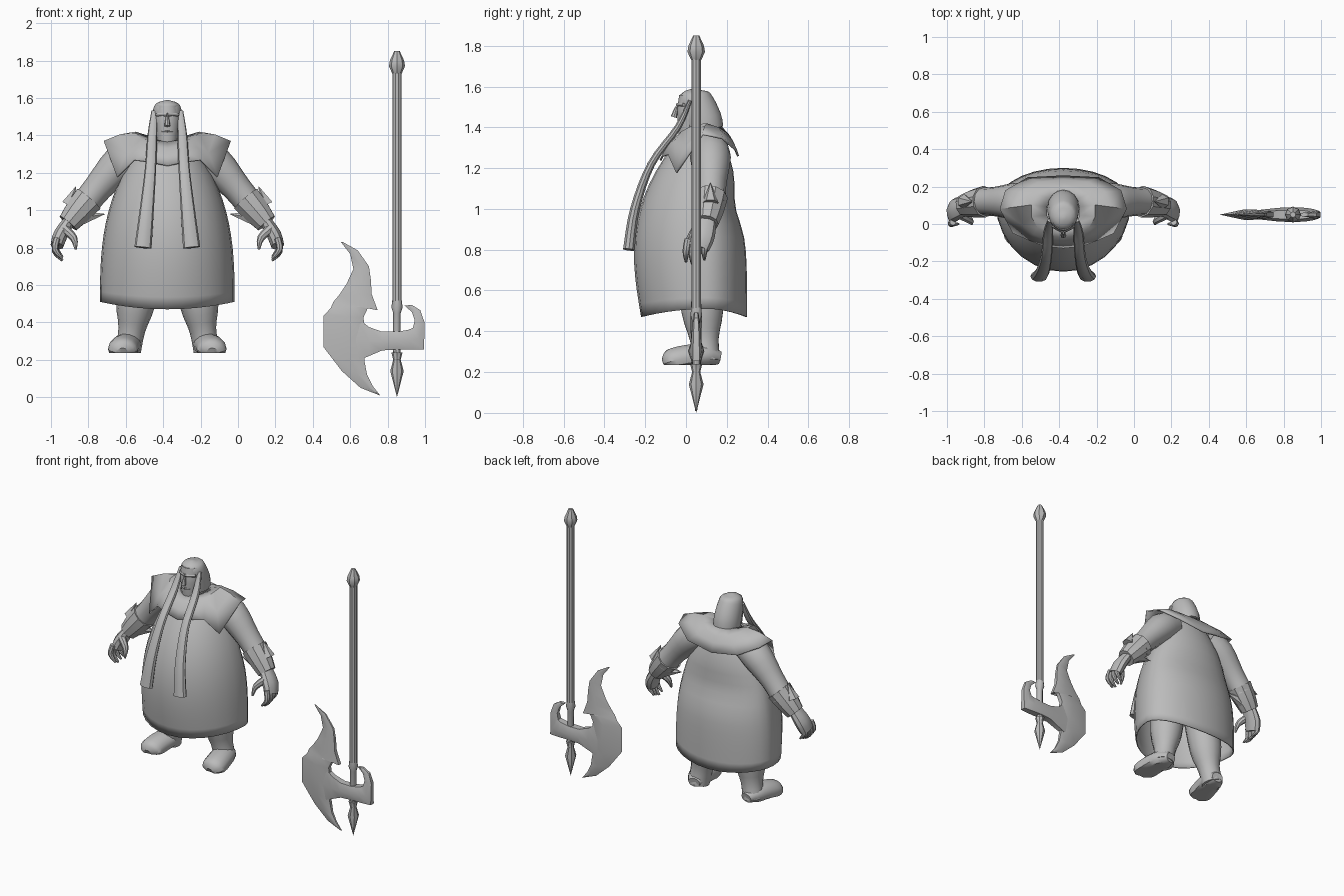
import bpy, bmesh, math
from math import sin, cos, pi
from mathutils import Vector

if "Cube" in bpy.data.objects:
    bpy.data.objects.remove(bpy.data.objects["Cube"])

GREY = (.5, .5, .5, 1)
grey = bpy.data.materials.new("plain grey")
grey.use_nodes = True
grey.diffuse_color = GREY
grey.node_tree.nodes["Principled BSDF"].inputs["Base Color"].default_value = GREY

FIGURE_X = -.378  # centre line of the figure
WEAPON_X, WEAPON_Y = .85, .05  # axis of the polearm shaft
ACROSS, DEPTH = Vector((1, 0, 0)), Vector((0, 1, 0))


def loft(name, rings, x=FIGURE_X, mirror=False, caps=True, closed=True, shell=0):
    """Skin a list of equal-length point rings into one object."""
    bm = bmesh.new()
    loops = [[bm.verts.new(p) for p in ring] for ring in rings]
    count = len(loops[0])
    for lower, upper in zip(loops, loops[1:]):
        for j in range(count if closed else count - 1):
            k = (j + 1) % count
            bm.faces.new((lower[j], lower[k], upper[k], upper[j]))
    if caps:
        bm.faces.new(loops[0][::-1])
        bm.faces.new(loops[-1])
    bmesh.ops.remove_doubles(bm, verts=bm.verts, dist=.0005)
    bmesh.ops.recalc_face_normals(bm, faces=bm.faces)
    mesh = bpy.data.meshes.new(name)
    bm.to_mesh(mesh)
    bm.free()
    mesh.materials.append(grey)
    part = bpy.data.objects.new(name, mesh)
    part.location.x = x
    bpy.context.collection.objects.link(part)
    if mirror:
        part.modifiers.new("mirror", 'MIRROR')
    if shell:
        part.modifiers.new("shell", 'SOLIDIFY').thickness = shell
    bpy.ops.object.select_all(action='DESELECT')
    part.select_set(True)
    bpy.context.view_layer.objects.active = part
    bpy.ops.object.shade_smooth_by_angle(angle=math.radians(35))


def smooth_rows(rows, steps):
    """Pass a flowing curve through the rows, radius included."""
    rows = [Vector(r) for r in rows]
    padded = [rows[0]] + rows + [rows[-1]]
    result = []
    for a, b, c, d in zip(padded, padded[1:], padded[2:], padded[3:]):
        for s in range(steps):
            t = s / steps
            result.append(b + (c - a) * t / 2 + (a * 2 - b * 5 + c * 4 - d) * t * t / 2
                          + (b * 3 - a - c * 3 + d) * t ** 3 / 2)
    return result + [rows[-1]]


def tube(name, rows, axis=ACROSS, squash=1, sides=12, steps=3, floor=0, **options):
    """Round part through rows of x, y, z and radius; squash scales it across the axis."""
    rows = smooth_rows(rows, steps)
    points = [r.to_3d() for r in rows]
    rings = []
    for i, row in enumerate(rows):
        along = (points[min(i + 1, len(points) - 1)] - points[max(i - 1, 0)]).normalized()
        u = (axis - along * axis.dot(along)).normalized()
        v = along.cross(u) * squash
        ring = []
        for k in range(sides):
            turn = math.tau * k / sides
            p = points[i] + (u * cos(turn) + v * sin(turn)) * max(row[3], 0)
            p.z = max(p.z, floor)
            ring.append(p)
        rings.append(ring)
    loft(name, rings, **options)


# Robe: wide skirt narrowing to the collar, belly in front, pinched at the back
rings = []
LEVELS, SIDES = 14, 28
for level in range(LEVELS + 1):
    t = level / LEVELS
    taper = 1 - .67 * t ** 3
    front = .32 * taper + .05 * sin(pi * t)
    back = .2 * taper - .03 * math.exp(-(8 * (t - .6)) ** 2)
    ring = []
    for k in range(SIDES):
        c, s = cos(math.tau * k / SIDES), sin(math.tau * k / SIDES)
        hem_rise = .04 * c * c * (1 - t) ** 4
        ring.append((.36 * taper * c, .1 + s * (back if s > 0 else front),
                     .47 + .91 * t + hem_rise))
    rings.append(ring)
loft("robe", rings, caps=False, shell=.008)

# Shoulder mantle: half rings run from chest to back
hem = [Vector(p) for p in (
    (0, -.13, 1.24), (.1, -.12, 1.26), (.18, -.09, 1.27), (.27, -.05, 1.18),
    (.34, .08, 1.37), (.31, .18, 1.35), (.19, .25, 1.29), (0, .26, 1.26))]
neck, ridge = [], []
for k in range(len(hem)):
    s, c = sin(pi * k / 7), cos(pi * k / 7)
    neck.append(Vector((.09 * s, .07 - .1 * c, 1.39 - .02 * c)))
    ridge.append(Vector((.175 * s, .07 - .145 * c, 1.345 - .015 * c + .075 * s * s)))
middle = [(a + b) / 2 + Vector((0, 0, .01)) for a, b in zip(ridge, hem)]
loft("shoulder_mantle", [neck, ridge, middle, hem], mirror=True, caps=False,
     closed=False, shell=.01)

# Head, face and hair
tube("head", [(0, .02, 1.34, .05), (0, .02, 1.4, .057), (0, .03, 1.48, .07),
              (0, .03, 1.56, .06)], squash=1.05, sides=16)
tube("hair_cap", [(0, .09, 1.39, .085), (0, .08, 1.44, .086), (0, .05, 1.52, .079),
                  (0, .04, 1.57, .06), (0, .04, 1.59, 0)], squash=1.1, sides=16)
tube("nose", [(0, -.045, 1.5, .008), (0, -.06, 1.45, .016)], sides=8)
tube("brow", [(0, -.04, 1.51, .011), (.06, -.01, 1.51, .009)], axis=DEPTH, sides=6,
     mirror=True)
tube("mouth", [(0, -.04, 1.42, .007), (.03, -.03, 1.42, .004)], axis=DEPTH, sides=6,
     mirror=True)
tube("hair_strand", [(.07, .02, 1.53, .015), (.08, -.04, 1.4, .026), (.09, -.17, 1.22, .03),
                     (.11, -.25, 1, .038), (.13, -.28, .8, .046)],
     squash=.65, sides=10, steps=4, mirror=True)

# Arms and spiked bracers
tube("sleeve", [(.15, .11, 1.31, .09), (.25, .12, 1.25, .1), (.37, .12, 1.12, .078),
                (.45, .12, 1.02, .075)], axis=DEPTH, mirror=True)
tube("bracer", [(.42, .12, 1.06, .085), (.48, .11, .99, .075), (.53, .1, .93, .06)],
     axis=DEPTH, sides=10, mirror=True)
tube("outer_spike", [(.53, .12, 1.03, .04), (.487, .12, 1.13, 0)], axis=DEPTH,
     sides=6, steps=1, mirror=True)
tube("inner_spike", [(.45, .11, .96, .04), (.33, .11, .98, 0)], axis=DEPTH,
     sides=6, steps=1, mirror=True)

# Hands
tube("palm", [(.52, .1, .95, .05), (.57, .08, .87, .062), (.59, .06, .81, .055)],
     axis=DEPTH, squash=.65, sides=10, mirror=True)
for n in range(4):
    y = .01 + .03 * n
    lift = .01 * abs(n - 1)
    tube("finger", [(.59, y, .85, .018), (.6, y - .01, .78 + lift, .017),
                    (.56, y - .01, .73 + lift, .006)], axis=DEPTH, sides=8, mirror=True)
tube("thumb", [(.55, .05, .9, .025), (.5, .02, .85, .02), (.49, 0, .79, .006)],
     axis=DEPTH, sides=8, mirror=True)

# Legs and boots
tube("leg", [(.14, .07, .75, .12), (.17, .08, .5, .105), (.19, .09, .36, .072),
             (.21, .1, .25, .07)], sides=14, mirror=True)
tube("boot", [(.2, .165, .27, .04), (.21, .1, .28, .073), (.23, 0, .27, .08),
              (.24, -.08, .25, .075), (.24, -.11, .24, .03)],
     squash=.8, sides=14, floor=.235, mirror=True)


def turned(name, profile, sides):
    """Straight-sided turned part on the shaft axis, from heights and radii."""
    tube(name, [(0, WEAPON_Y, z, r) for z, r in profile], sides=sides, steps=1, x=WEAPON_X)


# Polearm shaft and end fittings
turned("shaft", [(.2, .02), (.45, .02), (.48, .03), (.52, .025), (1.75, .025)], 10)
turned("top_cap", [(1.73, .025), (1.77, .043), (1.8, .038), (1.85, .015)], 8)
turned("bottom_spike", [(0, 0), (.14, .036), (.2, .02), (.24, .03)], 8)


def plate(name, rows, section, thickness):
    """Flat weapon part: each row joins two outline points with a shaped section."""
    rings = []
    for i, (x1, z1, x2, z2) in enumerate(rows):
        half = thickness(i)
        rings.append([(x1 + (x2 - x1) * f, WEAPON_Y + d * half, z1 + (z2 - z1) * f)
                      for f, d in section])
    loft(name, rings, x=0)


# Axe blade, from the upper tip down: sharp outer edge, thick towards the socket
blade = [(.55, .83, .56, .83), (.6, .765, .64, .785), (.617, .685, .7, .7),
         (.58, .605, .71, .63), (.54, .545, .715, .55), (.51, .51, .747, .465),
         (.495, .475, .7, .49), (.458, .437, .67, .425), (.458, .34, .69, .31),
         (.458, .267, .675, .2), (.555, .14, .69, .12), (.655, .05, .72, .06),
         (.757, .01, .76, .01)]
plate("axe_blade", blade, [(0, 0), (.6, -1), (1, -.5), (1, .5), (.6, 1)],
      lambda i: .028 * sin(pi * (i + .3) / len(blade)))

# Socket around the shaft, ending in an upturned hook
hook = [(.63, .43, .63, .19), (.7, .375, .7, .22), (.77, .35, .77, .25),
        (.85, .35, .85, .255), (.91, .36, .93, .255), (.935, .37, .995, .255),
        (.945, .41, .997, .4), (.93, .455, .975, .465), (.89, .49, .93, .493)]
plate("axe_socket_and_hook", hook,
      [(0, -.6), (.5, -1), (1, -.6), (1, .6), (.5, 1), (0, .6)],
      lambda i: .04 / (1 + .1 * (i - 3) ** 2))
